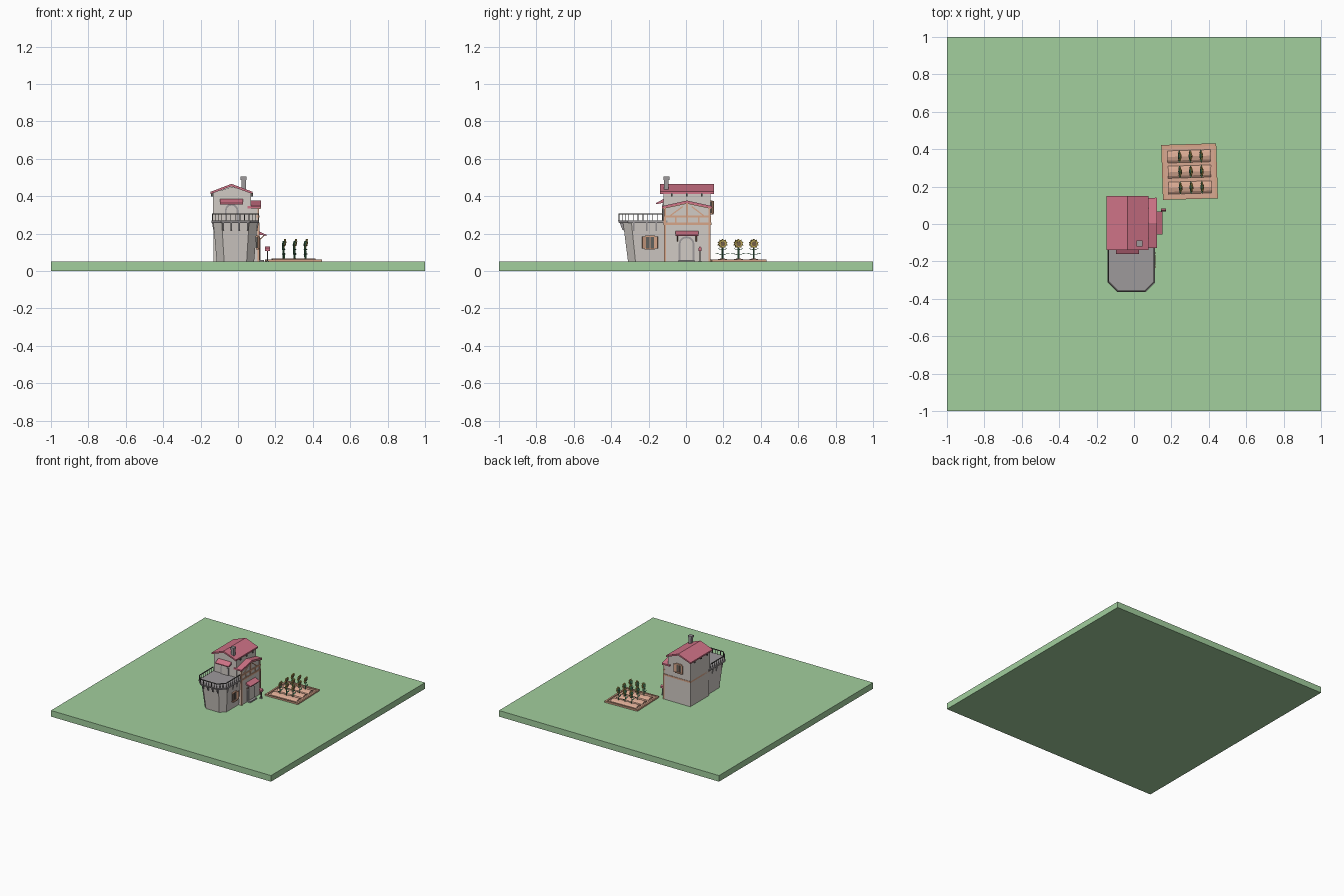
import bpy, bmesh
from math import radians, sin, cos, pi, tau
from mathutils import Vector, Matrix

if "Cube" in bpy.data.objects:
    bpy.data.objects.remove(bpy.data.objects["Cube"])


def material(name, r, g, b):
    m = bpy.data.materials.new(name)
    m.diffuse_color = (r, g, b, 1)
    m.use_nodes = True
    m.node_tree.nodes["Principled BSDF"].inputs["Base Color"].default_value = m.diffuse_color
    return m


GRASS = material("grass", .36, .62, .34)
ROOF = material("roof_pink", .62, .17, .24)
WOOD = material("timber", .68, .38, .25)
WALL = material("plaster", .64, .60, .56)
STONE = material("stone", .34, .32, .33)
IRON = material("iron", .12, .12, .11)
SOIL = material("soil", .70, .40, .29)
LEAF = material("leaf", .10, .32, .16)
PETAL = material("petal", .65, .50, .12)
SEED = material("seed", .22, .15, .08)


def loft(name, a, b, mat):
    """Closed solid between two matching rings of points."""
    bm = bmesh.new()
    va, vb = [bm.verts.new(p) for p in a], [bm.verts.new(p) for p in b]
    bm.faces.new(va)
    bm.faces.new(vb[::-1])
    n = len(a)
    for i in range(n):
        bm.faces.new((va[i], vb[i], vb[(i + 1) % n], va[(i + 1) % n]))
    bmesh.ops.recalc_face_normals(bm, faces=bm.faces)
    me = bpy.data.meshes.new(name)
    bm.to_mesh(me)
    bm.free()
    o = bpy.data.objects.new(name, me)
    bpy.context.collection.objects.link(o)
    me.materials.append(mat)
    return o


def prism(name, pts, axis, lo, hi, mat):
    """Extrude a 2D profile along x (y,z), y (x,z) or z (x,y)."""
    def put(p, d):
        return {'x': (d, *p), 'y': (p[0], d, p[1]), 'z': (*p, d)}[axis]
    return loft(name, [put(p, lo) for p in pts], [put(p, hi) for p in pts], mat)


def box(name, x0, x1, y0, y1, z0, z1, mat):
    return prism(name, [(x0, y0), (x1, y0), (x1, y1), (x0, y1)], 'z', z0, z1, mat)


def bar(name, p, q, w, mat, n=4):
    """Straight bar from p to q with n sides."""
    p, q = Vector(p), Vector(q)
    d = (q - p).normalized()
    u = d.cross(Vector((1, 0, 0) if abs(d.x) < .9 else (0, 1, 0))).normalized()
    v = d.cross(u)
    ring = [(u * cos(tau * (i + .5) / n) + v * sin(tau * (i + .5) / n)) * w * .7 for i in range(n)]
    return loft(name, [p + r for r in ring], [q + r for r in ring], mat)


def arch(w, z0, z1, c, n=6):
    return [(c - w, z0), (c + w, z0)] + [(c + w * cos(pi * i / n), z1 - w + w * sin(pi * i / n)) for i in range(n + 1)]


G = .05
box("ground", -1, 1, -1, 1, 0, G, GRASS)

# Main house: lower storey, gabled upper storey, side wing
box("lower_storey", -.13, .11, -.115, .13, G, .26, WALL)
prism("upper_storey", [(-.134, .25), (.07, .25), (.07, .418), (-.032, .45), (-.134, .418)], 'y', -.12, .132, WALL)
prism("wing_storey", [(-.115, .25), (.13, .25), (.13, .34), (.005, .365), (-.115, .34)], 'x', 0, .109, WALL)
prism("main_roof", [(-.146, .412), (-.035, .453), (.077, .412), (.077, .424), (-.035, .466), (-.146, .424)],
      'y', -.138, .15, ROOF)
prism("wing_roof", [(-.128, .335), (.005, .364), (.14, .335), (.14, .347), (.005, .377), (-.128, .347)],
      'x', .05, .122, ROOF)
for y in (-.075, .005, .085):
    for x0, x1 in ((.068, .08), (-.144, -.132)):
        box("eave_bracket", x0, x1, y - .004, y + .004, .398, .418, IRON)

# Timber frame
box("floor_beam", -.134, .114, -.12, .135, .247, .26, WOOD)
box("wing_beam", .1, .114, -.118, .133, .286, .298, WOOD)
for y in (-.115, -.055, .007, .068, .128):
    box("wing_stud", .104, .113, y - .005, y + .005, .255, .292, WOOD)
for y in (-.112, .126):
    box("wing_post", .104, .113, y - .006, y + .006, .26, .342, WOOD)
    box("corner_post", .104, .115, y - .006, y + .006, G, .255, WOOD)
    bar("wing_brace", (.109, y * .75, .296), (.109, .005 + y * .2, .345), .007, WOOD)
box("king_post", .104, .113, .001, .011, .296, .365, WOOD)
for s in (-.128, .14):
    bar("barge_board", (.116, s, .335), (.116, .005, .364), .008, WOOD)

# Chimney
box("chimney", .018, .042, -.117, -.093, .41, .495, STONE)
box("chimney_cap", .014, .046, -.121, -.089, .488, .505, STONE)

# Ground-floor arched door with steps and awning, on the right side
prism("door_frame", arch(.043, G, .186, .003), 'x', .1, .117, STONE)
prism("door", arch(.033, G, .176, .003), 'x', .1, .12, WALL)
box("door_step", .11, .14, -.04, .046, G, .06, STONE)
prism("door_awning", [(.108, .214), (.152, .194), (.152, .188), (.108, .196)], 'y', -.056, .066, ROOF)
for y in (-.045, .055):
    bar("awning_brace", (.11, y, .16), (.142, y, .192), .006, WOOD)

# Terrace door with awning, on the front
prism("terrace_door_frame", arch(.036, .265, .36, -.034), 'y', -.125, -.11, STONE)
prism("terrace_door", arch(.027, .265, .35, -.034), 'y', -.128, -.11, WALL)
prism("terrace_awning", [(-.118, .386), (-.16, .364), (-.16, .357), (-.118, .366)], 'x', -.095, .026, ROOF)


# Tapered tower with chamfered front corners
def bay(w, front, c, z, back=-.1, cx=-.014):
    return [(cx - w, back, z), (cx - w, front + c, z), (cx - w + c, front, z),
            (cx + w - c, front, z), (cx + w, front + c, z), (cx + w, back, z)]


loft("tower", bay(.1, -.31, .04, G), bay(.118, -.337, .045, .262), WALL)
loft("terrace_slab", bay(.127, -.358, .05, .256), bay(.127, -.363, .05, .27), STONE)
edge = bay(.122, -.358, .049, 0, -.125)
for a, b in zip(edge, edge[1:]):
    a, b = Vector(a), Vector(b)
    bar("handrail", a + Vector((0, 0, .305)), b + Vector((0, 0, .305)), .006, IRON)
    n = max(2, round((b - a).length / .025))
    for i in range(n + 1):
        p = a.lerp(b, i / n)
        bar("baluster", p + Vector((0, 0, .268)), p + Vector((0, 0, .305)), .0035, IRON)
# Corbels under the slab
for s in (-1, 1):
    for y in (-.16, -.21, -.28):
        prism("side_corbel", [(-.014 + s * .108, .215), (-.014 + s * .117, .215), (-.014 + s * .125, .258),
                              (-.014 + s * .108, .258)], 'y', y - .004, y + .004, STONE)
for x in (-.08, -.036, .008, .052):
    prism("front_corbel", [(-.325, .215), (-.34, .22), (-.354, .258), (-.325, .258)], 'x', x - .004, x + .004, STONE)


# Shuttered windows: tower side and back of the upper storey
def window(name, M):
    parts = [box(name + "_pane", -.022, .022, -.004, .004, 0, .062, IRON),
             box(name + "_sill", -.028, .028, -.004, .014, -.008, 0, WOOD),
             box(name + "_lintel", -.026, .026, -.004, .01, .06, .068, WOOD),
             box(name + "_mullion", -.002, .002, 0, .007, 0, .062, WOOD)]
    for s in (-1, 1):
        hinge = Matrix.Translation((s * .023, .004, 0)) @ Matrix.Rotation(s * radians(25), 4, 'Z')
        o = box(name + "_shutter", min(0, s * .021), max(0, s * .021), 0, .005, -.002, .064, WOOD)
        o.data.transform(hinge)
        parts.append(o)
    for o in parts:
        o.data.transform(M)


window("tower_window", Matrix.Translation((.1, -.193, .122)) @ Matrix.Rotation(radians(-90), 4, 'Z'))
window("back_window", Matrix.Translation((-.032, .132, .31)))

# Mailbox
bar("mailbox_post", (.158, .075, G), (.158, .075, .115), .007, IRON)
prism("mailbox", [(.066, .108), (.084, .108), (.084, .122), (.075, .132), (.066, .122)], 'x', .144, .172, ROOF)
box("mailbox_foot", .15, .166, .067, .083, G, .055, STONE)

# Garden bed, built around its centre and then turned slightly
bed, H = [], .147
for s in (-1, 1):
    bed.append(box("bed_board", -H, H, s * H - s * .014 - .006, s * H, G, .062, WOOD) if s < 0 else
               box("bed_board", -H, H, H - .014, H, G, .062, WOOD))
    bed.append(box("bed_side", min(s * H, s * (H - .014)), max(s * H, s * (H - .014)), -H, H, G, .061, WOOD))
bed.append(box("bed_soil", -.14, .14, -.14, .14, G, .054, SOIL))
for y in (-.085, 0, .082):
    bed.append(prism("soil_row", [(y - .038, .05), (y - .02, .063), (y, .068), (y + .02, .063), (y + .038, .05)],
                     'x', -.115, .115, SOIL))
    for x in (-.052, .006, .064):
        # Sunflower facing +x: stalk, star of petals, seed disc, leaves
        hz = .147
        bed.append(bar("stalk", (x, y, .06), (x - .004, y, hz), .005, LEAF, 6))
        tilt = Matrix.Translation((x, y, hz)) @ Matrix.Rotation(radians(12), 4, 'Y')
        star = [((.026 if i % 2 else .019) * cos(tau * i / 20), (.026 if i % 2 else .019) * sin(tau * i / 20))
                for i in range(20)]
        disc = [(.013 * cos(tau * i / 10), .013 * sin(tau * i / 10)) for i in range(10)]
        head = [prism("petals", star, 'x', 0, .005, PETAL), prism("seed_disc", disc, 'x', 0, .009, SEED),
                prism("calyx", disc, 'x', -.006, .001, LEAF)]
        for o in head:
            o.data.transform(tilt)
        bed += head
        for s in (-1, 1):
            for z, l in ((.085, .038), (.112, .024)):
                outline = [(0, 0), (.007, l * .5), (0, l), (-.007, l * .5)]
                o = prism("leaf", outline, 'z', 0, .002, LEAF)
                o.data.transform(Matrix.Translation((x, y, z)) @ Matrix.Rotation(0 if s > 0 else pi, 4, 'Z')
                                 @ Matrix.Rotation(radians(15), 4, 'X'))
                bed.append(o)
turn = Matrix.Translation((.297, .28, 0)) @ Matrix.Rotation(radians(1.8), 4, 'Z')
for o in bed:
    o.data.transform(turn)
